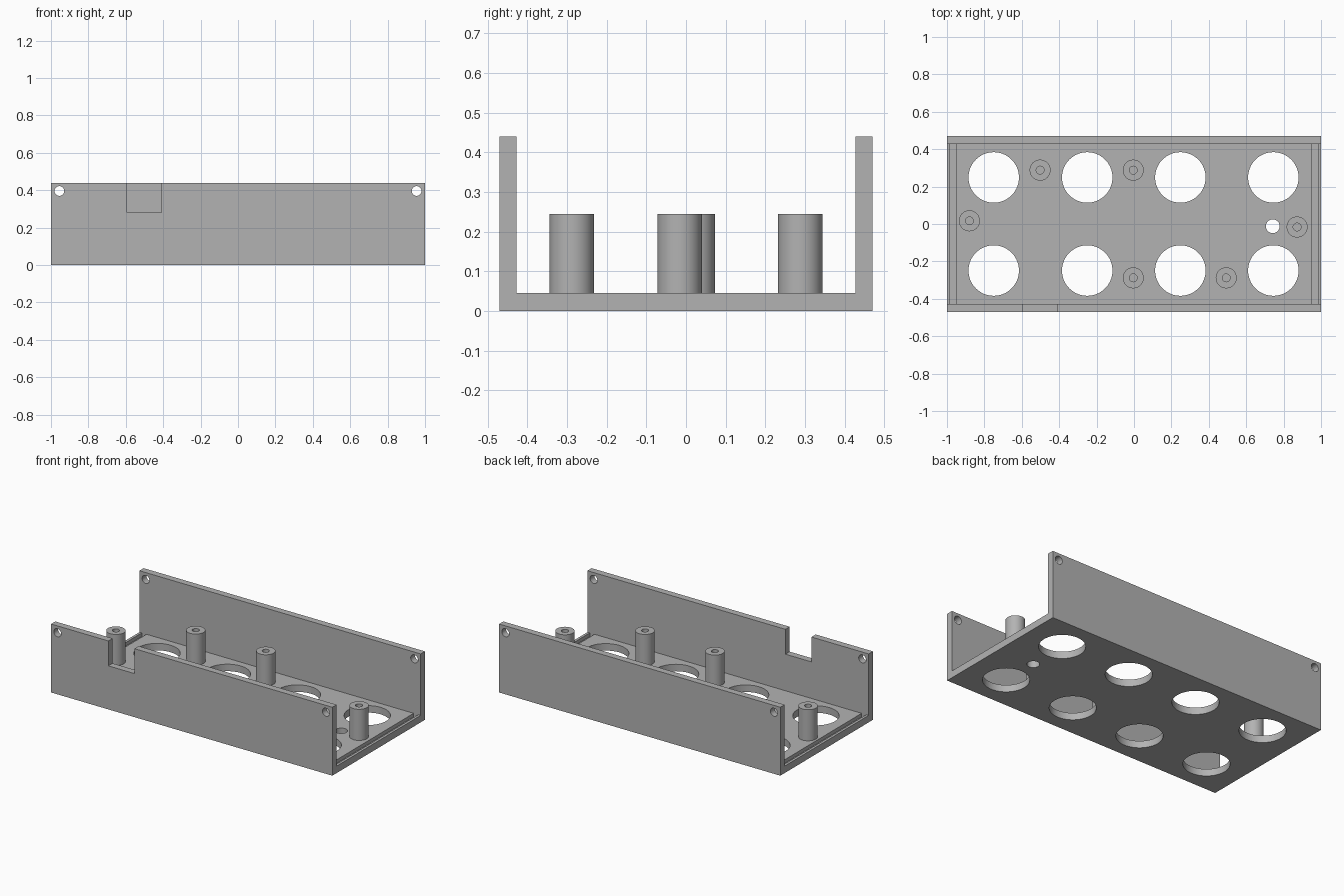
import bpy, bmesh, math
from mathutils import Matrix, Vector

cube = bpy.data.objects.get("Cube")
if cube:
    bpy.data.objects.remove(cube, do_unlink=True)

LENGTH, DEPTH, HEIGHT = 2.0, 0.94, 0.44
WALL, FLOOR, POST_TOP = 0.043, 0.045, 0.245

grey = bpy.data.materials.new("plain grey")
grey.use_nodes = True
colour = (0.45, 0.45, 0.45, 1)
grey.diffuse_color = colour
grey.node_tree.nodes["Principled BSDF"].inputs["Base Color"].default_value = colour


def make(name, bm):
    bmesh.ops.recalc_face_normals(bm, faces=bm.faces)
    mesh = bpy.data.meshes.new(name)
    bm.to_mesh(mesh)
    bm.free()
    obj = bpy.data.objects.new(name, mesh)
    bpy.context.collection.objects.link(obj)
    mesh.materials.append(grey)
    return obj


def add_box(bm, low, high):
    low, high = Vector(low), Vector(high)
    bmesh.ops.create_cube(bm, size=1, matrix=Matrix.Translation((low + high) / 2)
                          @ Matrix.Diagonal((*(high - low), 1)))


def add_cylinder(bm, centre, radius, length, axis="Z", sides=48):
    turn = Matrix.Rotation(math.pi / 2, 4, "X") if axis == "Y" else Matrix()
    bmesh.ops.create_cone(bm, cap_ends=True, segments=sides, radius1=radius, radius2=radius,
                          depth=length, matrix=Matrix.Translation(centre) @ turn)


def cut(obj, bm):
    cutter = make("cutter", bm)
    cutter.hide_render = True
    mod = obj.modifiers.new("cut", "BOOLEAN")
    mod.operation, mod.solver, mod.object = "DIFFERENCE", "EXACT", cutter
    bpy.context.view_layer.objects.active = obj
    bpy.ops.object.modifier_apply(modifier=mod.name)
    bpy.data.objects.remove(cutter, do_unlink=True)


def smooth(obj):
    bpy.ops.object.select_all(action="DESELECT")
    obj.select_set(True)
    bpy.context.view_layer.objects.active = obj
    bpy.ops.object.shade_smooth_by_angle(angle=math.radians(30))


# Channel tray: U profile extruded along its length
y, inner = DEPTH / 2, DEPTH / 2 - WALL
profile = [(-y, 0), (y, 0), (y, HEIGHT), (inner, HEIGHT), (inner, FLOOR),
           (-inner, FLOOR), (-inner, HEIGHT), (-y, HEIGHT)]
bm = bmesh.new()
face = bm.faces.new([bm.verts.new((-LENGTH / 2, py, pz)) for py, pz in profile])
ends = bmesh.ops.extrude_face_region(bm, geom=[face])["geom"]
bmesh.ops.translate(bm, vec=(LENGTH, 0, 0),
                    verts=[v for v in ends if isinstance(v, bmesh.types.BMVert)])
tray = make("tray", bm)

# Openings in the tray: large floor holes, cable hole, screw holes, end grooves, notch
bm = bmesh.new()
for x in (-0.75, -0.25, 0.248, 0.745):
    for side in (-1, 1):
        add_cylinder(bm, (x, side * 0.249, 0), 0.135, 0.2, sides=64)
add_cylinder(bm, (0.742, -0.012, 0), 0.037, 0.2)
for side in (-1, 1):
    add_cylinder(bm, (side * 0.955, 0, 0.396), 0.026, 1.2, "Y", 32)
    xs = sorted((side * 0.95, side * 0.983))
    add_box(bm, (xs[0], -inner, 0.022), (xs[1], inner, 0.1))
add_box(bm, (-0.593, -0.6, 0.28), (-0.408, -0.35, 0.6))
cut(tray, bm)
smooth(tray)

# Hollow standoff posts
posts = [(-0.502, 0.288), (-0.004, 0.288), (-0.88, 0.017),
         (0.872, -0.016), (-0.004, -0.288), (0.493, -0.288)]
for i, (x, py) in enumerate(posts, 1):
    base = FLOOR - 0.005
    bm = bmesh.new()
    add_cylinder(bm, (x, py, (base + POST_TOP) / 2), 0.056, POST_TOP - base)
    post = make(f"standoff_post_{i}", bm)
    bm = bmesh.new()
    add_cylinder(bm, (x, py, 0.2), 0.021, 0.3, sides=32)
    cut(post, bm)
    smooth(post)
